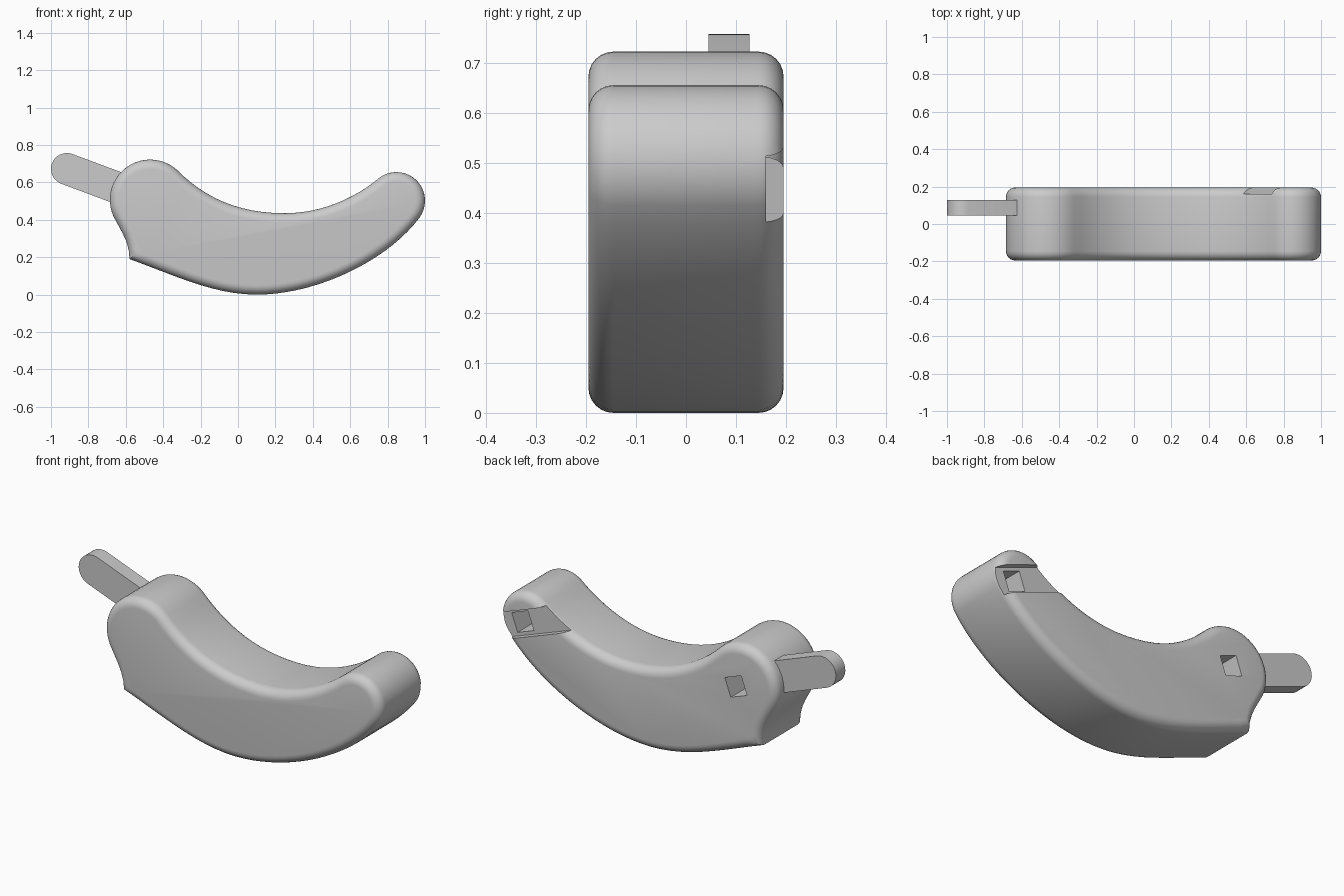
import bpy, bmesh
from math import sin, cos, radians
from mathutils import Vector
from mathutils.geometry import interpolate_bezier

cube = bpy.data.objects.get("Cube")
if cube:
    bpy.data.objects.remove(cube, do_unlink=True)

GREY = (0.6, 0.6, 0.6, 1)
TILT = radians(20)
HALF = 0.195

grey = bpy.data.materials.new("plain_grey")
grey.use_nodes = True
grey.diffuse_color = GREY
grey.node_tree.nodes["Principled BSDF"].inputs["Base Color"].default_value = GREY


def arc(x, z, r, start, end, steps):
    angles = [radians(start + (end - start) * i / steps) for i in range(steps + 1)]
    return [Vector((x + r * cos(a), z + r * sin(a))) for a in angles]


def bend(start, h1, h2, end, steps):
    """Points between start and end, both left out."""
    pts = interpolate_bezier(Vector(start), Vector(h1), Vector(h2), Vector(end), steps + 1)
    return [Vector((p[0], p[1])) for p in pts[1:-1]]


def slab(name, outline, y0, y1, round_edge=0):
    """Extrude an outline in the xz plane from y0 to y1, with rounded rims."""
    bm = bmesh.new()
    front = bm.faces.new([bm.verts.new((p.x, y0, p.y)) for p in outline])
    moved = bmesh.ops.extrude_face_region(bm, geom=[front], use_keep_orig=True)
    new = [v for v in moved["geom"] if isinstance(v, bmesh.types.BMVert)]
    bmesh.ops.translate(bm, verts=new, vec=(0, y1 - y0, 0))
    bmesh.ops.recalc_face_normals(bm, faces=bm.faces)
    if round_edge:
        rims = [e for e in bm.edges if abs(e.verts[0].co.y - e.verts[1].co.y) < 1e-5]
        bmesh.ops.bevel(bm, geom=rims, offset=round_edge, segments=6, profile=0.5,
                        affect='EDGES', clamp_overlap=False)
    mesh = bpy.data.meshes.new(name)
    bm.to_mesh(mesh)
    bm.free()
    mesh.materials.append(grey)
    obj = bpy.data.objects.new(name, mesh)
    bpy.context.collection.objects.link(obj)
    return obj


def smooth(obj):
    bpy.ops.object.select_all(action='DESELECT')
    obj.select_set(True)
    bpy.context.view_layer.objects.active = obj
    bpy.ops.object.shade_smooth_by_angle(angle=radians(30))


def cut(obj, name, x, z, length, height, floor):
    """Cut a tilted box into the back, down to y = floor."""
    along = Vector((cos(TILT), -sin(TILT))) * length / 2
    across = Vector((sin(TILT), cos(TILT))) * height / 2
    c = Vector((x, z))
    corners = [c - along - across, c + along - across, c + along + across, c - along + across]
    cutter = slab(name, corners, floor, HALF + 0.1)
    cutter.hide_render = True
    mod = obj.modifiers.new(name, 'BOOLEAN')
    mod.object = cutter
    mod.operation = 'DIFFERENCE'
    mod.solver = 'EXACT'
    bpy.context.view_layer.objects.active = obj
    bpy.ops.object.modifier_apply(modifier=name)
    bpy.data.objects.remove(cutter, do_unlink=True)


# Curved body: two round lobes joined by sweeping curves, one sharp corner
left = arc(-0.47, 0.507, 0.215, 205, 47, 22)
right = arc(0.847, 0.502, 0.153, 130, -35, 20)
dip, low, corner = Vector((0.25, 0.435)), Vector((0.1, 0)), Vector((-0.58, 0.19))
outline = (left
           + bend(left[-1], (-0.18, 0.52), (0, 0.435), dip, 12) + [dip]
           + bend(dip, (0.45, 0.435), (0.63, 0.52), right[0], 12)
           + right
           + bend(right[-1], (0.8, 0.18), (0.42, 0), low, 18) + [low]
           + bend(low, (-0.13, 0), (-0.33, 0.1), corner, 11) + [corner]
           + bend(corner, (-0.58, 0.28), (-0.62, 0.33), left[0], 5))
body = slab("curved_body", outline, -HALF, HALF, 0.05)

# Square socket in the left lobe, shallow channel and socket in the right one
cut(body, "left_socket", -0.44, 0.49, 0.105, 0.105, 0.0)
cut(body, "channel", 0.88, 0.48, 0.8, 0.142, 0.16)
cut(body, "right_socket", 0.88, 0.48, 0.105, 0.105, 0.0)
smooth(body)

# Flat tongue with round ends
tip, root = (-0.915, 0.672), (-0.62, 0.562)
tongue = slab("tongue", arc(*tip, 0.085, 70, 250, 16) + arc(*root, 0.085, -110, 70, 16),
              0.045, 0.127)
smooth(tongue)
